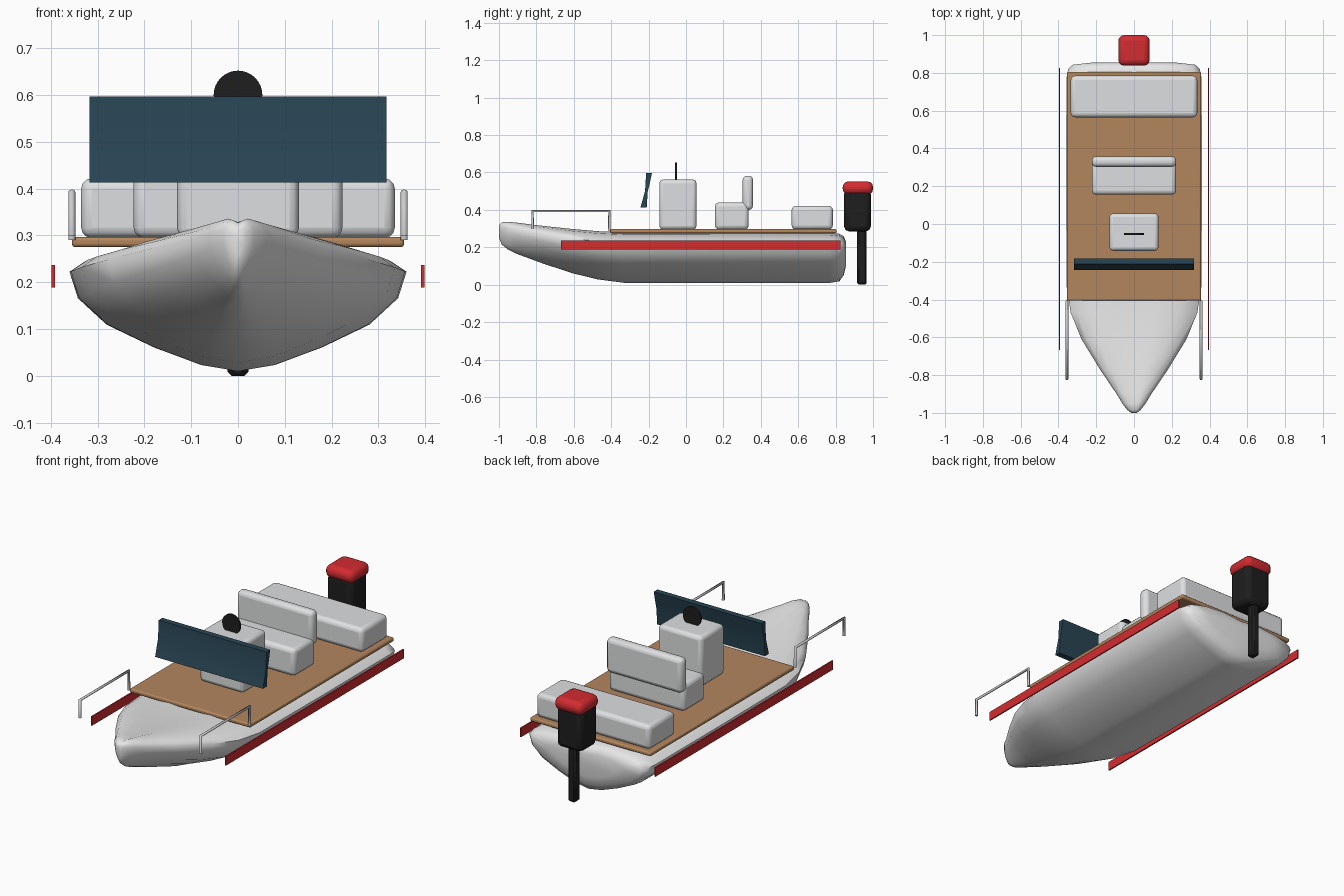
import bpy, bmesh, math
from mathutils import Vector

cube = bpy.data.objects.get("Cube")
if cube:
    bpy.data.objects.remove(cube, do_unlink=True)


def material(name, rgb):
    m = bpy.data.materials.new(name)
    m.use_nodes = True
    m.diffuse_color = (*rgb, 1)
    m.node_tree.nodes["Principled BSDF"].inputs["Base Color"].default_value = (*rgb, 1)
    return m


WHITE = material("hull white", (0.80, 0.80, 0.80))
SEAT = material("cushion grey", (0.73, 0.74, 0.75))
WOOD = material("deck wood", (0.45, 0.24, 0.11))
RED = material("red", (0.65, 0.025, 0.03))
BLACK = material("black", (0.013, 0.013, 0.013))
GLASS = material("dark blue glass", (0.022, 0.06, 0.09))
METAL = material("rail metal", (0.6, 0.6, 0.62))


def finish(name, bm, mat, bevel=0.0, segments=3, angle=40):
    """Turn a bmesh into a shaded object with an optional bevel."""
    bmesh.ops.recalc_face_normals(bm, faces=bm.faces)
    me = bpy.data.meshes.new(name)
    bm.to_mesh(me)
    bm.free()
    me.materials.append(mat)
    ob = bpy.data.objects.new(name, me)
    bpy.context.collection.objects.link(ob)
    if bevel:
        mod = ob.modifiers.new("bevel", 'BEVEL')
        mod.width, mod.segments = bevel, segments
    bpy.ops.object.select_all(action='DESELECT')
    ob.select_set(True)
    bpy.context.view_layer.objects.active = ob
    bpy.ops.object.shade_smooth_by_angle(angle=math.radians(angle))
    return ob


def box(name, x, y, z, mat, bevel=0.0, segments=3):
    """Box from (min, max) ranges."""
    bm = bmesh.new()
    bmesh.ops.create_cube(bm, size=1)
    for v in bm.verts:
        v.co = Vector([(a + b) / 2 + c * (b - a) for (a, b), c in zip((x, y, z), v.co)])
    return finish(name, bm, mat, bevel, segments)


def loft(name, rings, mat, angle=40):
    """Skin closed rings of points and cap both ends."""
    bm = bmesh.new()
    loops = [[bm.verts.new(p) for p in ring] for ring in rings]
    n = len(loops[0])
    for a, b in zip(loops, loops[1:]):
        for i in range(n):
            j = (i + 1) % n
            bm.faces.new((a[i], a[j], b[j], b[i]))
    bm.faces.new(loops[0])
    bm.faces.new(loops[-1])
    return finish(name, bm, mat, angle=angle)


# Hull: one half section (width fraction, height fraction) lofted along stations
half = [(0, .95), (.35, 1), (.7, .955), (.9, .88), (1, .79), (.95, .58),
        (.78, .37), (.5, .19), (.22, .05), (0, 0)]
section = half + [(-u, f) for u, f in half[-2:0:-1]]
stations = [  # y, half width, keel height, top height
    (-1, .015, .25, .318), (-.985, .035, .215, .333), (-.95, .062, .187, .336),
    (-.9, .092, .163, .331), (-.77, .18, .115, .315), (-.61, .278, .062, .298),
    (-.47, .335, .028, .286), (-.33, .357, .01, .28), (.2, .36, .01, .279),
    (.77, .358, .01, .278), (.82, .348, .018, .272), (.843, .325, .05, .26),
    (.855, .22, .1, .23)]
loft("hull", [[(u * w, y, k + f * (t - k)) for u, f in section]
              for y, w, k, t in stations], WHITE, angle=60)

# Deck and furniture
box("deck", (-.355, .355), (-.405, .805), (.275, .297), WOOD, .008)
box("rear_bench", (-.335, .335), (.565, .785), (.295, .422), SEAT, .022)
box("helm_seat", (-.223, .223), (.155, .335), (.295, .44), SEAT, .022)
box("helm_backrest", (-.223, .223), (.303, .358), (.40, .582), SEAT, .022)
box("console", (-.13, .13), (-.142, .056), (.295, .562), SEAT, .02)

# Steering wheel: upright disc on the console
bm = bmesh.new()
bmesh.ops.create_cone(bm, cap_ends=True, segments=32, radius1=.052, radius2=.052, depth=.012)
for v in bm.verts:
    x, y, z = v.co
    v.co = (x, -.053 + z, .6 + y)
finish("steering_wheel", bm, BLACK)

# Windshield: pinched, raked side profile stretched across the boat
profile = [(-.213, .597), (-.182, .597), (-.192, .55), (-.205, .495), (-.21, .413),
           (-.243, .413), (-.236, .44), (-.219, .5)]
loft("windshield", [[(x, y, z) for y, z in profile] for x in (-.317, .317)], GLASS, 35)

# Parts found on both sides
for side, s in (("left", 1), ("right", -1)):
    x = sorted((s * .391, s * .398))
    box(side + "_side_stripe", x, (-.668, .825), (.189, .237), RED)
    curve = bpy.data.curves.new(side + "_bow_rail", 'CURVE')
    curve.dimensions = '3D'
    curve.bevel_depth = .0075
    curve.bevel_resolution = 2
    curve.use_fill_caps = True
    path = curve.splines.new('POLY')
    path.points.add(3)
    for p, (y, z) in zip(path.points, ((-.82, .3), (-.82, .393), (-.41, .393), (-.41, .29))):
        p.co = (s * .355, y, z, 1)
    curve.materials.append(METAL)
    rail = bpy.data.objects.new(side + "_bow_rail", curve)
    bpy.context.collection.objects.link(rail)

# Outboard motor
box("motor_body", (-.075, .075), (.845, .988), (.285, .51), BLACK, .026, 2)
box("motor_cowl", (-.083, .083), (.838, 1), (.482, .552), RED, .03)
box("motor_leg", (-.022, .022), (.915, .965), (0, .3), BLACK, .009, 1)
